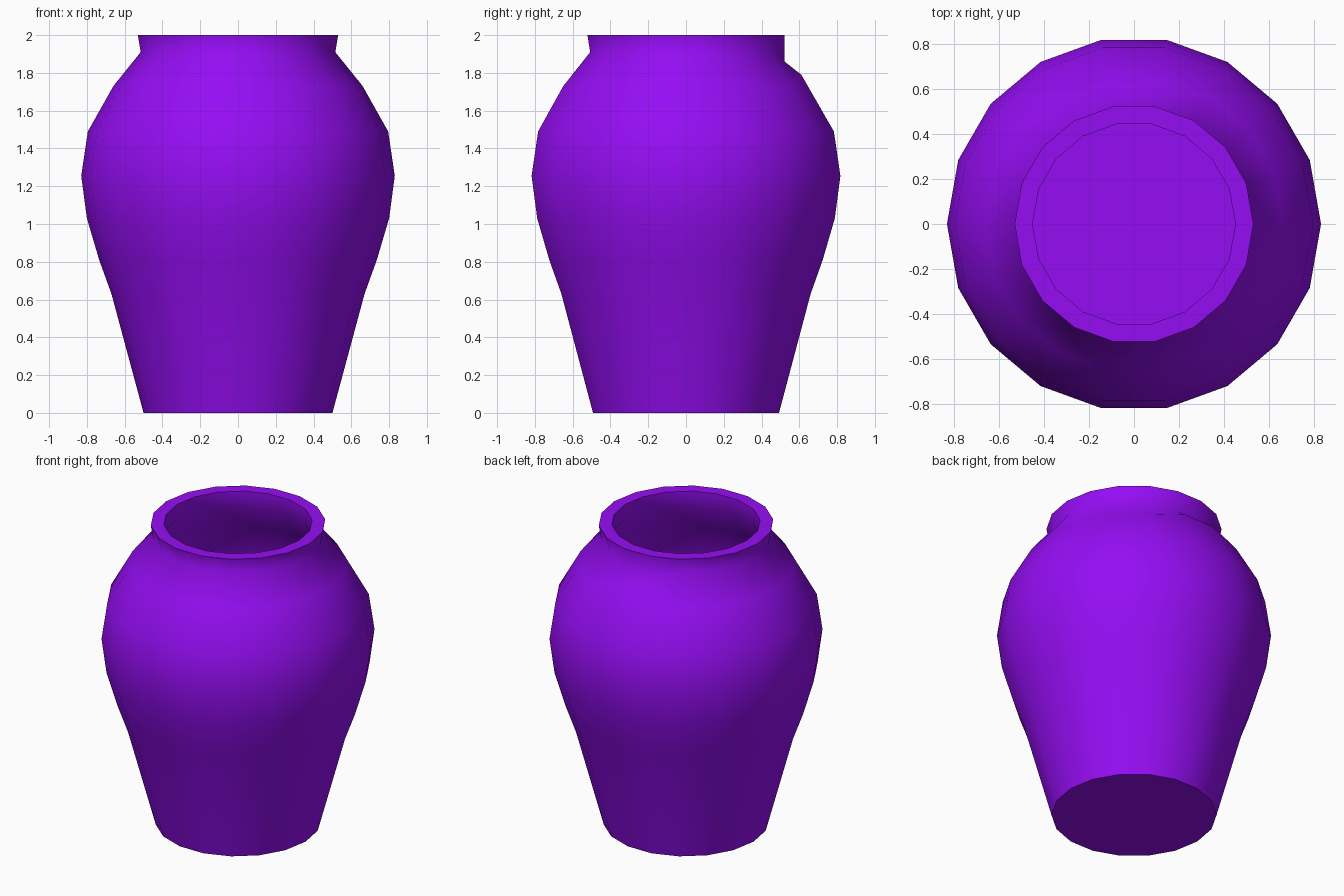
import bpy, bmesh, math

if "Cube" in bpy.data.objects:
    bpy.data.objects.remove(bpy.data.objects["Cube"])

SIDES = 18

# Half-profile (radius, height): outside from foot to rim, then inside down to the floor
outer = [(0.50, 0.0), (0.67, 0.63), (0.735, 0.81), (0.80, 1.03), (0.83, 1.255),
         (0.795, 1.49), (0.66, 1.73), (0.515, 1.91), (0.53, 2.0)]
inner = [(0.45, 2.0), (0.45, 1.90), (0.59, 1.70), (0.715, 1.47), (0.75, 1.25),
         (0.72, 1.04), (0.655, 0.82), (0.59, 0.64), (0.455, 0.06)]
profile = outer + inner

# Rings 6 (shoulder) and 7 (neck) sag at the back, giving the uneven collar
dents = {6: (0.62, 1.79), 7: (0.53, 1.86)}
dent_steps = (4, 5)

bm = bmesh.new()
rings = []
for i, point in enumerate(profile):
    ring = []
    for k in range(SIDES):
        r, z = dents[i] if i in dents and k in dent_steps else point
        a = math.tau * k / SIDES
        ring.append(bm.verts.new((r * math.cos(a), r * math.sin(a), z)))
    rings.append(ring)

# Walls between neighbouring rings
for lower, upper in zip(rings, rings[1:]):
    for k in range(SIDES):
        n = (k + 1) % SIDES
        bm.faces.new((lower[k], lower[n], upper[n], upper[k]))

# Underside and inner floor
bm.faces.new(rings[0][::-1])
bm.faces.new(rings[-1])
bmesh.ops.recalc_face_normals(bm, faces=bm.faces)

mesh = bpy.data.meshes.new("vase")
bm.to_mesh(mesh)
bm.free()
vase = bpy.data.objects.new("vase", mesh)
bpy.context.collection.objects.link(vase)

# Purple glaze
glaze = bpy.data.materials.new("purple_glaze")
glaze.diffuse_color = (0.30, 0.004, 0.90, 1.0)
glaze.use_nodes = True
glaze.node_tree.nodes["Principled BSDF"].inputs["Base Color"].default_value = glaze.diffuse_color
mesh.materials.append(glaze)

# Smooth body with a crisp foot and floor
bpy.context.view_layer.objects.active = vase
vase.select_set(True)
bpy.ops.object.shade_smooth_by_angle(angle=math.radians(60))
